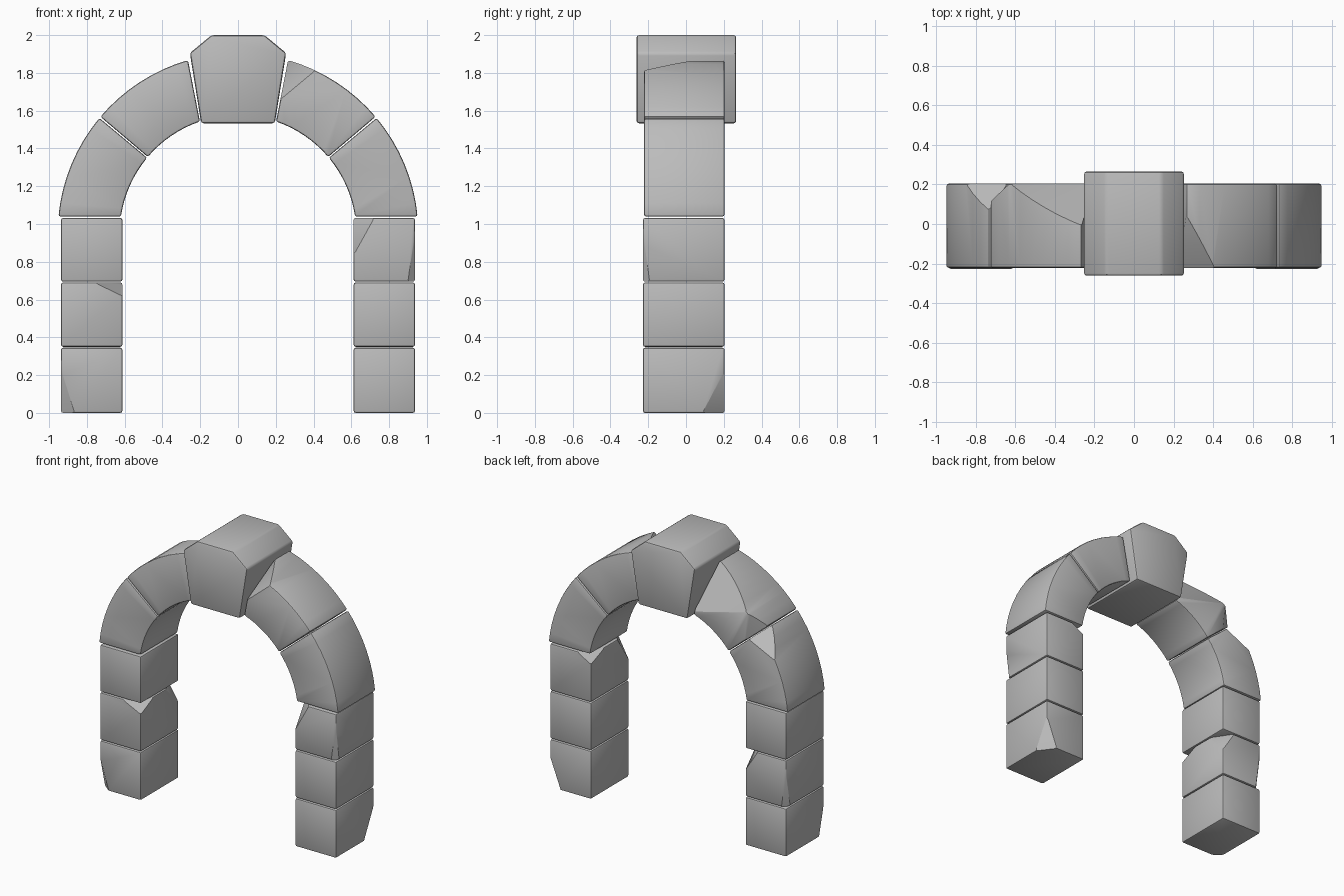
import bpy, bmesh
from math import sin, cos, radians
from mathutils import Vector

cube = bpy.data.objects.get("Cube")
if cube:
    bpy.data.objects.remove(cube)

stone = bpy.data.materials.new("grey_stone")
stone.use_nodes = True
GREY = (0.5, 0.5, 0.5, 1)
stone.diffuse_color = GREY
stone.node_tree.nodes["Principled BSDF"].inputs["Base Color"].default_value = GREY

FRONT, BACK = -0.228, 0.204


def make_block(name, profile, y0=FRONT, y1=BACK, chips=(), bevel=0.011):
    """Extrude an x-z profile along y, round its edges, then break off corners."""
    bm = bmesh.new()
    face = bm.faces.new([bm.verts.new((x, y0, z)) for x, z in profile])
    ext = bmesh.ops.extrude_face_region(bm, geom=[face])
    moved = [v for v in ext["geom"] if isinstance(v, bmesh.types.BMVert)]
    bmesh.ops.translate(bm, verts=moved, vec=(0, y1 - y0, 0))
    bmesh.ops.recalc_face_normals(bm, faces=bm.faces)
    hard = [e for e in bm.edges if e.calc_face_angle(0) > radians(25)]
    bmesh.ops.bevel(bm, geom=hard, offset=bevel, segments=2, profile=0.5, affect="EDGES")
    centre = sum((v.co for v in bm.verts), Vector()) / len(bm.verts)
    # Each chip is a flat break through three points
    for chip in chips:
        a, b, c = map(Vector, chip)
        normal = (b - a).cross(c - a).normalized()
        if normal.dot(centre - a) > 0:
            normal.negate()
        geom = bm.verts[:] + bm.edges[:] + bm.faces[:]
        cut = bmesh.ops.bisect_plane(bm, geom=geom, plane_co=a, plane_no=normal, clear_outer=True)
        rim = [e for e in cut["geom_cut"] if isinstance(e, bmesh.types.BMEdge)]
        bmesh.ops.holes_fill(bm, edges=rim, sides=0)
    bmesh.ops.recalc_face_normals(bm, faces=bm.faces)
    mesh = bpy.data.meshes.new(name)
    bm.to_mesh(mesh)
    bm.free()
    mesh.materials.append(stone)
    obj = bpy.data.objects.new(name, mesh)
    bpy.context.collection.objects.link(obj)
    bpy.ops.object.select_all(action="DESELECT")
    obj.select_set(True)
    bpy.context.view_layer.objects.active = obj
    bpy.ops.object.shade_smooth_by_angle(angle=radians(32))


def arc(radius, start, end, steps=8):
    angles = [radians(start + (end - start) * i / steps) for i in range(steps + 1)]
    return [(radius * cos(t), 0.95 + radius * sin(t)) for t in angles]


# Broken corners, keyed by block name
chips = {
    "left_lower_block": [
        ((0.935, 0.09, 0), (0.935, BACK, 0.22), (0.85, BACK, 0))],
    "left_upper_block": [
        ((0.615, FRONT, 0.84), (0.72, FRONT, 1.03), (0.615, -0.1, 1.03)),
        ((0.615, BACK, 0.97), (0.72, BACK, 1.03), (0.615, 0.05, 1.03)),
        ((0.935, FRONT, 0.95), (0.9, FRONT, 0.7), (0.935, -0.195, 0.7))],
    "right_lower_block": [
        ((-0.865, FRONT, 0), (-0.935, FRONT, 0.23), (-0.935, -0.17, 0))],
    "right_middle_block": [
        ((-0.76, FRONT, 0.69), (-0.615, FRONT, 0.62), (-0.615, -0.08, 0.69)),
        ((-0.71, BACK, 0.69), (-0.615, BACK, 0.54), (-0.615, 0.06, 0.69)),
        ((-0.935, BACK, 0.6), (-0.9, BACK, 0.35), (-0.935, 0.16, 0.35))],
    "left_upper_arch_stone": [
        ((0.26, 0.04, 1.86), (0.41, FRONT, 1.81), (0.23, FRONT, 1.66))],
    "right_lower_arch_stone": [
        ((-0.84, BACK, 1.39), (-0.74, 0.08, 1.55), (-0.65, BACK, 1.48))],
    "right_upper_arch_stone": [
        ((-0.62, BACK, 1.67), (-0.4, 0.06, 1.81), (-0.46, BACK, 1.63)),
        ((-0.63, BACK, 1.66), (-0.73, 0.11, 1.56), (-0.61, BACK, 1.47))],
}

# Two piers of three blocks, each carrying two curved arch stones
levels = [("lower", 0, 0.345), ("middle", 0.35, 0.69), ("upper", 0.695, 1.032)]
arch_stones = [("lower", 5.4, 8.2, 39.8, 39.8), ("upper", 40.3, 40.3, 73.9, 71.2)]
for side, s in (("left", 1), ("right", -1)):
    for level, z0, z1 in levels:
        name = f"{side}_{level}_block"
        outline = [(s * x, z) for x, z in ((0.612, z0), (0.937, z0), (0.937, z1), (0.612, z1))]
        make_block(name, outline, chips=chips.get(name, ()))
    for level, out0, in0, out1, in1 in arch_stones:
        name = f"{side}_{level}_arch_stone"
        outline = arc(0.955, out0, out1) + arc(0.626, in0, in1)[::-1]
        make_block(name, [(s * x, z) for x, z in outline], y0=-0.222, chips=chips.get(name, ()))

# Keystone standing proud of the arch
half = [(0.195, 1.533), (0.255, 1.905), (0.14, 2.0)]
make_block("keystone", half + [(-x, z) for x, z in reversed(half)], -0.262, 0.266, bevel=0.014)
